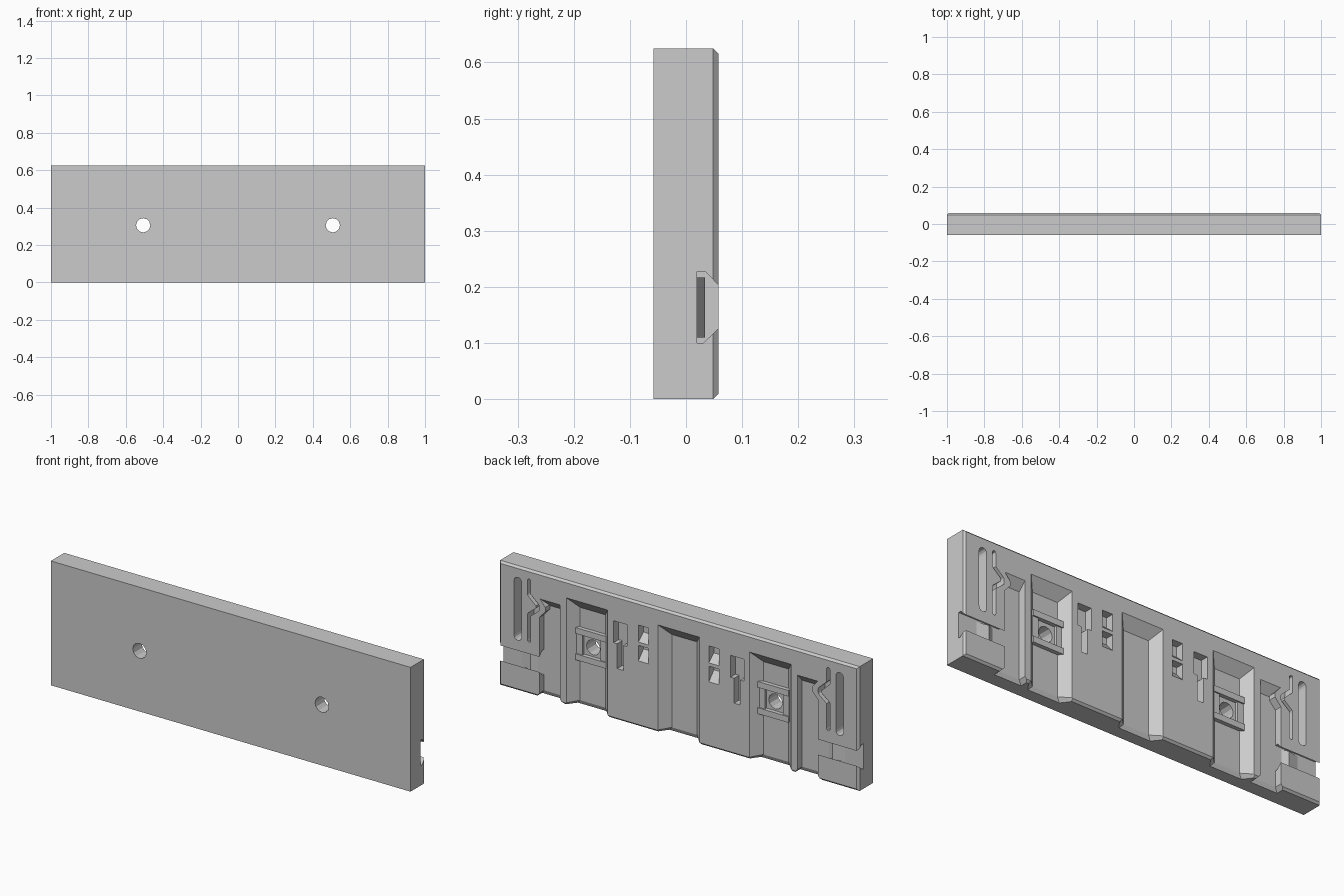
import bpy, bmesh, math
from mathutils import Vector

if "Cube" in bpy.data.objects:
    bpy.data.objects.remove(bpy.data.objects["Cube"])

BACK, FRONT, TOP = 0.058, -0.058, 0.625


def hull(name, pts):
    """Convex solid around a handful of points."""
    bm = bmesh.new()
    for p in pts:
        bm.verts.new(p)
    r = bmesh.ops.convex_hull(bm, input=bm.verts[:])
    junk = {g for g in r["geom_interior"] + r["geom_unused"]
            if isinstance(g, bmesh.types.BMVert)}
    bmesh.ops.delete(bm, geom=list(junk), context='VERTS')
    bmesh.ops.dissolve_limit(bm, angle_limit=0.01, verts=bm.verts[:], edges=bm.edges[:])
    bmesh.ops.recalc_face_normals(bm, faces=bm.faces[:])
    me = bpy.data.meshes.new(name)
    bm.to_mesh(me)
    bm.free()
    ob = bpy.data.objects.new(name, me)
    bpy.context.collection.objects.link(ob)
    return ob


cutters = []


def cut(pts):
    ob = hull("cutter", pts)
    ob.hide_render = True
    cutters.append(ob)


def rect(x0, x1, z0, z1, y):
    return [(x, y, z) for x in (x0, x1) for z in (z0, z1)]


def box(name, x0, x1, z0, z1, y0, y1):
    return hull(name, rect(x0, x1, z0, z1, y0) + rect(x0, x1, z0, z1, y1))


def pocket(outer, inner, d):
    """Tapered pocket sunk d into the back; outer/inner = x0, x1, z0, z1."""
    e = 0.012 / d
    over = [o + (o - i) * e for o, i in zip(outer, inner)]
    cut(rect(*over, BACK + 0.012) + rect(*inner, BACK - d))


def disc(cx, cz, r, y, n=16):
    return [(cx + r * math.cos(2 * math.pi * k / n), y, cz + r * math.sin(2 * math.pi * k / n))
            for k in range(n)]


def flare(x0, x1, i0, i1, d):
    """Widened mouth where a channel leaves the bottom edge."""
    pts = []
    for z, g in ((0.02, 0.0), (-0.02, 0.035)):
        for y, a, b in ((BACK + 0.012, x0, x1), (BACK - d - g * 0.5, i0, i1)):
            pts += [(a - g, y, z), (b + g, y, z)]
    cut(pts)


# plate with the rim of its back face chamfered
c = 0.01
plate = hull("plate", rect(-1, 1, 0, TOP, FRONT) + rect(-1, 1, 0, TOP, BACK - c)
             + rect(-1 + c, 1 - c, c, TOP - c, BACK))

# three wide tapered channels
for cx in (-0.51, 0, 0.51):
    pocket((cx - .115, cx + .115, -.05, .54), (cx - .07, cx + .07, -.05, .487), .045)
    flare(cx - .115, cx + .115, cx - .07, cx + .07, .045)

for s in (-1, 1):
    def X(a, b):
        return tuple(sorted((s * a, s * b)))

    # narrow side channel
    x = X(.66, .775)
    pocket(x + (-.05, .495), x + (-.05, .455), .038)
    flare(*x, *x, .038)
    # undercut groove through the end
    prof = [(.07, .19), (.035, .227), (.02, .227), (.02, .10), (.031, .10), (.07, .138)]
    cut([(s * xx, y, z) for xx in (.765, 1.05) for y, z in prof])
    # long rounded slot
    cut([p for y in (BACK + .01, -.002) for z in (.275, .55)
         for p in disc(s * .895, z, .021, y, 12)])
    # bent slot behind the spring catch
    path = [(.832, .57), (.832, .50), (.785, .458), (.785, .438), (.832, .40), (.832, .27)]
    for (xa, za), (xb, zb) in zip(path, path[1:]):
        cut([p for y in (BACK + .01, .005) for px, pz in ((xa, za), (xb, zb))
             for p in disc(s * px, pz, .009, y, 8)])
    # keyhole slot
    x = X(.288, .362)
    pocket(x + (.385, .495), x + (.385, .495), .04)
    x = X(.308, .342)
    pocket(x + (.26, .45), x + (.26, .45), .04)
    # paired windows with ramped sills
    x = X(.168, .224)
    pocket(x + (.425, .51), x + (.46, .51), .04)
    pocket(x + (.33, .408), x + (.375, .408), .04)
    # screw hole
    cut(disc(s * .507, .305, .038, -.1, 12) + disc(s * .507, .305, .038, .1, 12))

    # raised frame around the screw hole
    cx, y0, y1 = s * .507, .008, .033
    box("frame_upper_bar", cx - .085, cx + .085, .36, .39, y0, y1)
    box("frame_lower_bar", cx - .085, cx + .085, .228, .258, y0, y1)
    for k in (-1, 1):
        a, b = sorted((cx + k * .05, cx + k * .085))
        box("frame_side", a, b, .258, .36, y0, y1 - .007)

    # spring catch barb reaching into the side channel
    hull("catch_barb", [(s * px, y, z) for y in (.01, BACK)
                        for px, z in ((.776, .50), (.742, .46), (.742, .438), (.776, .40))])
    # small wedge on the groove floor
    hull("groove_wedge", [(s * px, y, z) for z in (.11, .217)
                          for px, y in ((.80, .015), (.92, .015), (.84, .034))])

# carve everything, then bake the mesh and drop the cutters
for i, ob in enumerate(cutters):
    m = plate.modifiers.new("cut%d" % i, 'BOOLEAN')
    m.operation = 'DIFFERENCE'
    m.solver = 'EXACT'
    m.object = ob
deps = bpy.context.evaluated_depsgraph_get()
mesh = bpy.data.meshes.new_from_object(plate.evaluated_get(deps))
plate.modifiers.clear()
plate.data = mesh
for ob in cutters:
    bpy.data.objects.remove(ob, do_unlink=True)
